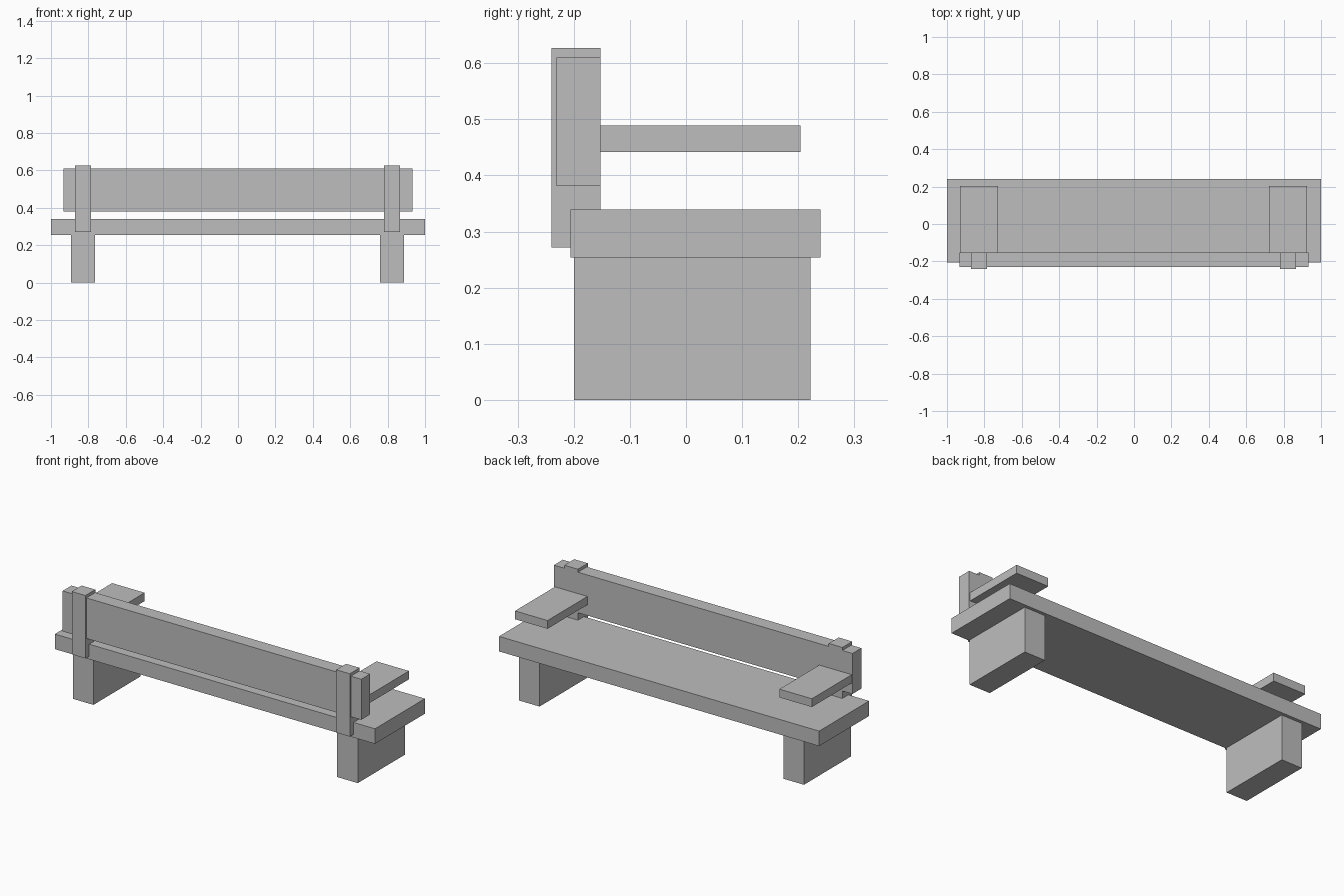
import bpy

cube = bpy.data.objects.get("Cube")
if cube:
    bpy.data.objects.remove(cube, do_unlink=True)

# Single plain finish
grey = bpy.data.materials.new("plain_grey")
grey.use_nodes = True
colour = (0.515, 0.515, 0.515, 1)
grey.diffuse_color = colour
grey.node_tree.nodes["Principled BSDF"].inputs["Base Color"].default_value = colour


def box(name, x, y, z):
    """Add a box spanning the given (min, max) ranges."""
    spans = (x, y, z)
    bpy.ops.mesh.primitive_cube_add(size=1, location=[(a + b) / 2 for a, b in spans])
    obj = bpy.context.object
    obj.name = name
    obj.scale = [b - a for a, b in spans]
    bpy.ops.object.transform_apply(location=False, rotation=False, scale=True)
    obj.data.materials.append(grey)


def pair(name, centre, half, y, z):
    """Add one box at each end of the bench."""
    for side, sign in (("left", 1), ("right", -1)):
        mid = sign * centre - 0.002
        box(f"{side}_{name}", (mid - half, mid + half), y, z)


# Long planks
box("seat", (-1, 1), (-0.206, 0.24), (0.254, 0.339))
box("backrest", (-0.934, 0.932), (-0.231, -0.152), (0.381, 0.61))

# Paired supports and armrests
pair("leg", 0.826, 0.0645, (-0.2, 0.222), (0, 0.254))
pair("back_post", 0.826, 0.0425, (-0.24, -0.152), (0.272, 0.627))
pair("armrest", 0.826, 0.1015, (-0.152, 0.204), (0.442, 0.489))
